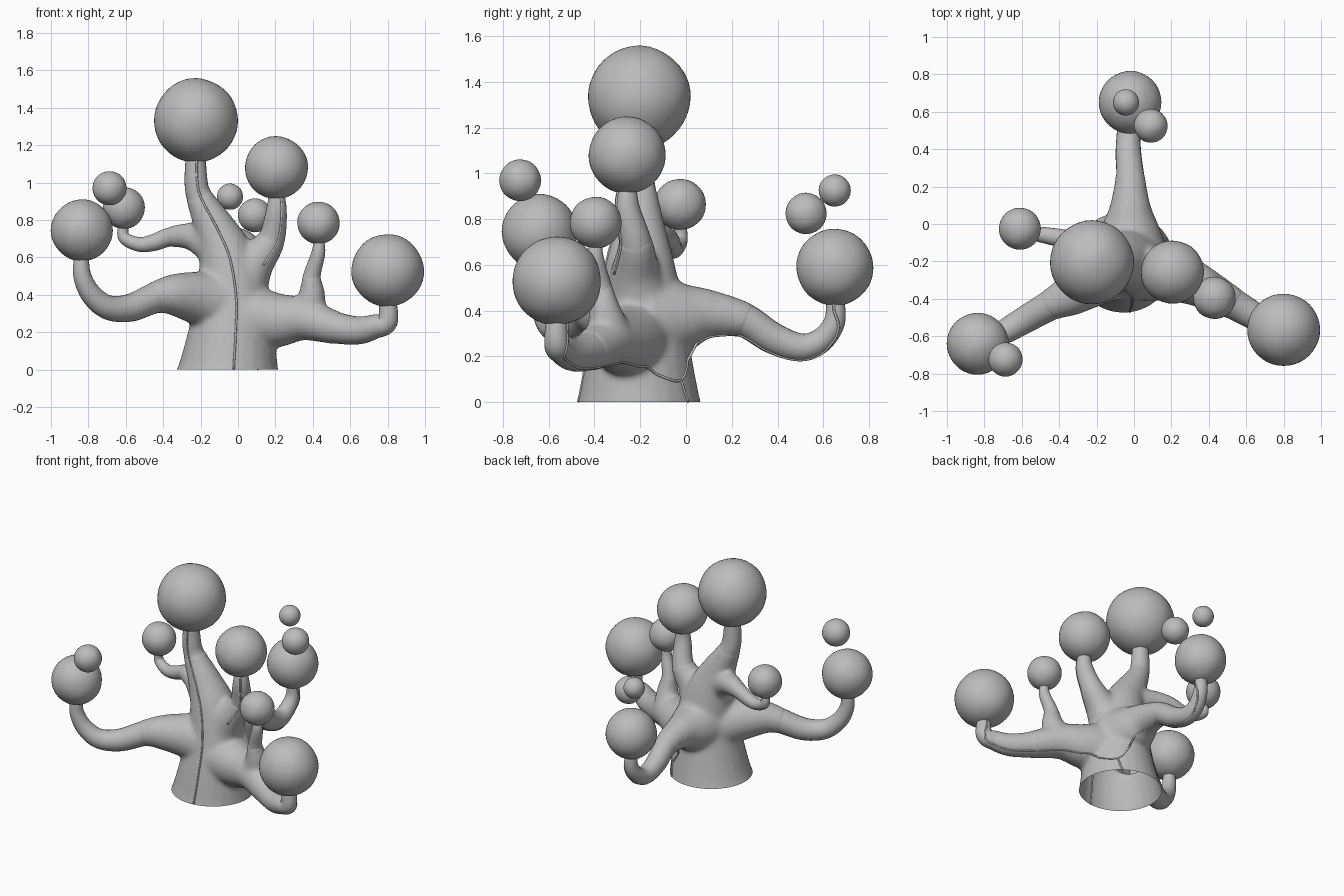
import bpy, bmesh, math
from mathutils import Vector, noise
from mathutils.bvhtree import BVHTree

cube = bpy.data.objects.get("Cube")
if cube:
    bpy.data.objects.remove(cube, do_unlink=True)

GREY = (0.5, 0.5, 0.5, 1)
STEPS = 6
clay = bpy.data.materials.new("plain grey")
clay.use_nodes = True
clay.diffuse_color = GREY
clay.node_tree.nodes["Principled BSDF"].inputs["Base Color"].default_value = GREY


def add_object(name, bm):
    mesh = bpy.data.meshes.new(name)
    bm.to_mesh(mesh)
    bm.free()
    mesh.materials.append(clay)
    mesh.shade_smooth()
    obj = bpy.data.objects.new(name, mesh)
    bpy.context.collection.objects.link(obj)
    return obj


def spline(points):
    """Catmull-Rom curve through points of any dimension."""
    points = [Vector(p) for p in points]
    points = [2 * points[0] - points[1], *points, 2 * points[-1] - points[-2]]
    curve = []
    for a, b, c, d in zip(points, points[1:], points[2:], points[3:]):
        for i in range(STEPS):
            t = i / STEPS
            curve.append(b + ((c - a) * t + (2 * a - 5 * b + 4 * c - d) * t ** 2
                              + (3 * b - a - 3 * c + d) * t ** 3) / 2)
    return curve + [points[-2]]


def sweep(bm, path, sides=24, pad=0.0):
    """Closed tapered tube along a dense path of (x, y, z, radius)."""
    centres = [p.to_3d() for p in path]
    last = len(path) - 1
    normal = (centres[1] - centres[0]).orthogonal()
    rings = []
    for i, centre in enumerate(centres):
        tangent = (centres[min(i + 1, last)] - centres[max(i - 1, 0)]).normalized()
        normal = (normal - tangent * normal.dot(tangent)).normalized()
        across = tangent.cross(normal)
        angles = [math.tau * k / sides for k in range(sides)]
        rings.append([bm.verts.new(centre + (normal * math.cos(a) + across * math.sin(a)) * (path[i][3] + pad))
                      for a in angles])
    for low, high in zip(rings, rings[1:]):
        for k in range(sides):
            n = (k + 1) % sides
            bm.faces.new((low[k], low[n], high[n], high[k]))
    bm.faces.new(rings[0][::-1])
    bm.faces.new(rings[-1])


def add_ball(name, x, y, z, r):
    bm = bmesh.new()
    bmesh.ops.create_icosphere(bm, subdivisions=4, radius=r)
    centre = Vector((x, y, z))
    for v in bm.verts:
        lump = noise.noise(v.co / r * 1.6 + centre * 9)
        v.co = centre + v.co * (1 + 0.02 * lump)
    add_object(name + "_ball", bm)


trunk_bm = bmesh.new()
surface = bmesh.new()


def add_limb(name, thick, thin, root, bends, ball, flared=True):
    """Branch root for the trunk, a stalk that bends up under its ball, and the ball."""
    x, y, z, r = ball
    bends = bends + [(x, y, z - 1.4 * r), (x, y, z - 0.7 * r)]
    points = []
    for i, p in enumerate(root):
        t = i / (len(root) - 1)
        points.append((*p, thick * (thin / thick) ** t if flared else thick + (thin - thick) * t))
    for i, p in enumerate(bends, 1):
        points.append((*p, thin + (0.23 * r - thin) * i / len(bends)))
    path = spline(points)
    joint = STEPS * (len(root) - 1)
    sweep(trunk_bm, path[:joint + 2], pad=0.004)
    bm = bmesh.new()
    sweep(bm, path[joint - 1:])
    stalk = add_object(name + "_stalk", bm)
    surface.from_mesh(stalk.data)
    bpy.context.view_layer.objects.active = stalk
    stalk.select_set(True)
    bpy.ops.object.shade_smooth_by_angle(angle=math.radians(50))
    stalk.select_set(False)
    add_ball(name, *ball)
    return [Vector(p) for p in points]


# Main stem and its six branches
stem = add_limb("top", .305, .07,
                [(-.06, -.205, -.1), (-.05, -.205, 0), (-.035, -.205, .2), (-.03, -.2, .4),
                 (-.06, -.2, .6), (-.12, -.2, .75), (-.205, -.2, .92)],
                [], (-.225, -.205, 1.333, .224), flared=False)
fork = add_limb("upper_left", .16, .074, [(0, -.2, .42), (.08, -.22, .56), (.175, -.22, .69)],
                [], (.205, -.257, 1.08, .168))
add_limb("front_right", .19, .083, [(-.04, -.2, .34), (-.2, -.29, .38), (-.34, -.38, .4), (-.44, -.43, .385)],
         [(-.58, -.51, .33), (-.7, -.58, .335), (-.79, -.62, .41)], (-.835, -.64, .745, .165))
left = add_limb("front_left", .19, .085, [(0, -.22, .28), (.2, -.27, .265), (.35, -.33, .27), (.52, -.42, .225)],
                [(.64, -.49, .21), (.73, -.54, .23)], (.8, -.565, .53, .194))
add_limb("left_twig", .1, .047, [(.37, -.33, .28), (.395, -.355, .4), (.395, -.37, .5)],
         [], (.43, -.395, .785, .113))
add_limb("right_twig", .1, .052, [(-.12, -.2, .65), (-.24, -.14, .71), (-.36, -.085, .71)],
         [(-.45, -.065, .68), (-.53, -.05, .67)], (-.61, -.025, .865, .112))
back = add_limb("back", .2, .076, [(-.02, -.15, .36), (-.02, 0, .375), (-.02, .1, .385), (-.02, .25, .36)],
                [(-.03, .38, .28), (-.03, .5, .24), (-.03, .59, .27)], (-.02, .65, .59, .168))

# Loose little balls
add_ball("front_right_small", -.687, -.725, .97, .091)
add_ball("back_small", .09, .525, .825, .09)
add_ball("back_tiny", -.043, .65, .925, .07)

# Trunk blended from the branch roots and left open underneath
trunk = add_object("trunk", trunk_bm)
remesh = trunk.modifiers.new("blend", "REMESH")
remesh.mode = "VOXEL"
remesh.voxel_size = 0.014
soften = trunk.modifiers.new("soften", "SMOOTH")
soften.iterations = 12
graph = bpy.context.evaluated_depsgraph_get()
blended = bpy.data.meshes.new_from_object(trunk.evaluated_get(graph))
trunk.modifiers.clear()
bm = bmesh.new()
bm.from_mesh(blended)
bmesh.ops.bisect_plane(bm, geom=bm.verts[:] + bm.edges[:] + bm.faces[:],
                       plane_co=(0, 0, 0), plane_no=(0, 0, 1), clear_inner=True)
bm.to_mesh(trunk.data)
bm.free()
bpy.data.meshes.remove(blended)
trunk.data.shade_smooth()
surface.from_mesh(trunk.data)
tree = BVHTree.FromBMesh(surface)
surface.free()


def offset(points, direction):
    """Points moved out to the limb's skin on one side."""
    return [p.to_3d() + Vector(direction).normalized() * p[3] for p in points]


def add_seam(name, points):
    bm = bmesh.new()
    laid = [tree.find_nearest(p)[0] for p in spline(points)]
    sweep(bm, [Vector((*p, 0.006)) for p in laid], sides=6)
    add_object(name + "_seam", bm)


# Thin raised seams laid on the skin
add_seam("front", offset(stem[1:], (0.1, -1, 0)))
add_seam("fork", offset(fork[1:], (0.6, -1, 0)))
hip = Vector((.14, 0, .1))
add_seam("side", offset(left[:1:-1], (0.2, 0.6, -1)) + [Vector((.25, -.18, .15)), hip]
         + offset(back[2:], (0.4, 0, -1)))
add_seam("base", [hip, Vector((.12, .03, 0))])
